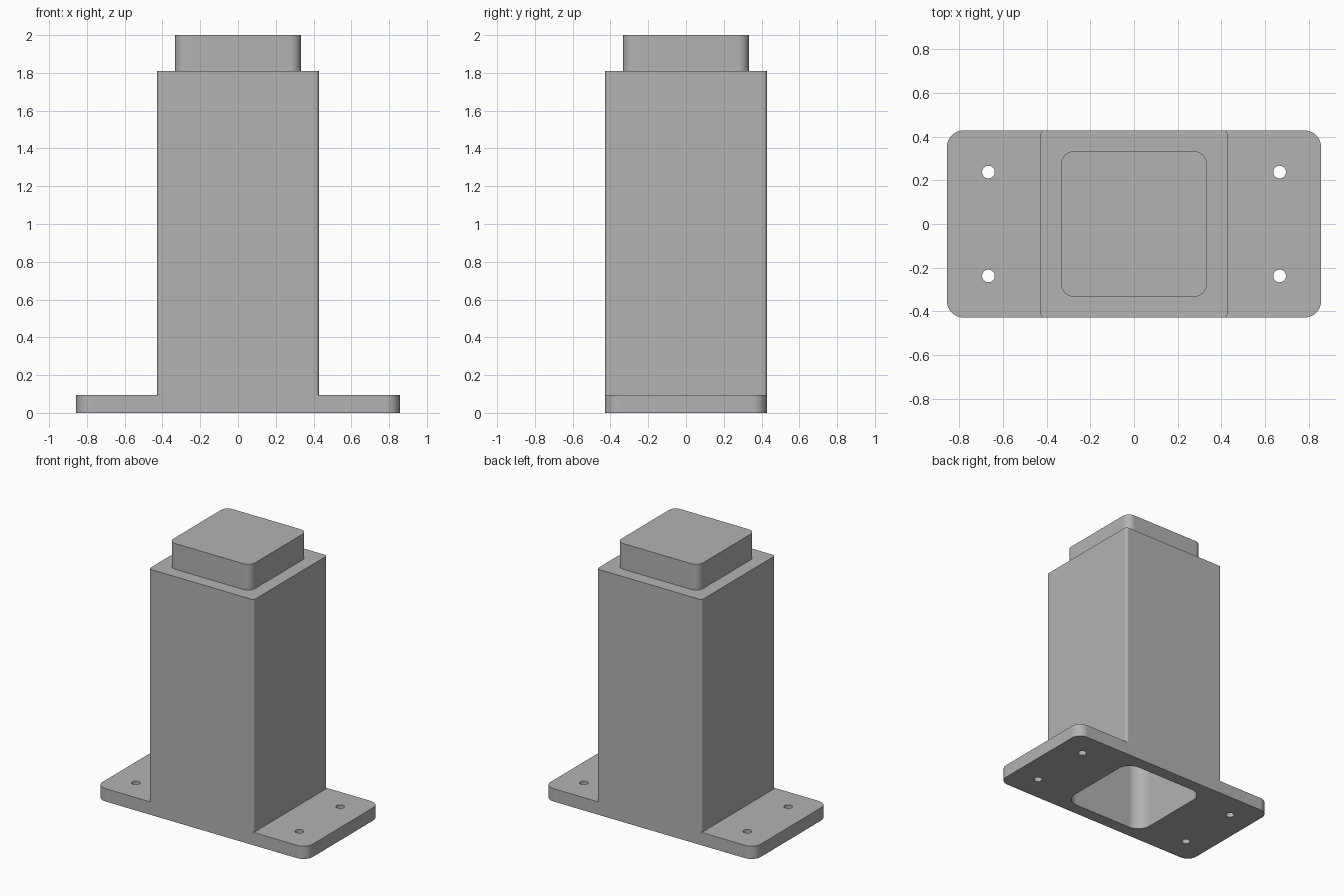
import bpy, bmesh
from math import cos, sin, pi, radians

default = bpy.data.objects.get("Cube")
if default:
    bpy.data.objects.remove(default, do_unlink=True)

grey = bpy.data.materials.new("plain grey")
grey.use_nodes = True
colour = (0.45, 0.45, 0.45, 1)
grey.diffuse_color = colour
grey.node_tree.nodes["Principled BSDF"].inputs["Base Color"].default_value = colour


def rounded_block(name, hx, hy, r, z0, z1, steps=8, cx=0, cy=0):
    """Upright prism with rounded vertical corners; hx, hy are half sizes."""
    bm = bmesh.new()
    ring = []
    for q, (sx, sy) in enumerate([(1, 1), (-1, 1), (-1, -1), (1, -1)]):
        for i in range(steps + 1):
            a = (q + i / steps) * pi / 2
            ring.append(bm.verts.new((cx + sx * (hx - r) + r * cos(a),
                                      cy + sy * (hy - r) + r * sin(a), z0)))
    base = bm.faces.new(ring)
    top = bmesh.ops.extrude_face_region(bm, geom=[base])["geom"]
    bmesh.ops.translate(bm, vec=(0, 0, z1 - z0),
                        verts=[v for v in top if isinstance(v, bmesh.types.BMVert)])
    bmesh.ops.remove_doubles(bm, verts=bm.verts, dist=1e-5)
    bmesh.ops.recalc_face_normals(bm, faces=bm.faces)
    mesh = bpy.data.meshes.new(name)
    bm.to_mesh(mesh)
    bm.free()
    mesh.materials.append(grey)
    obj = bpy.data.objects.new(name, mesh)
    bpy.context.collection.objects.link(obj)
    return obj


def combine(target, tool, operation):
    """Apply a boolean and discard the tool object."""
    mod = target.modifiers.new(operation.lower(), 'BOOLEAN')
    mod.operation, mod.solver, mod.object = operation, 'EXACT', tool
    bpy.ops.object.select_all(action='DESELECT')
    target.select_set(True)
    bpy.context.view_layer.objects.active = target
    bpy.ops.object.modifier_apply(modifier=mod.name)
    bpy.data.objects.remove(tool, do_unlink=True)


HALF = 0.4286     # half width of the column and depth of the plate
PLATE_TOP = 0.095
COLUMN_TOP = 1.81

# Flanged base, square column and top spigot as one solid
post = rounded_block("mounting_post", 2 * HALF, HALF, 0.076, 0, PLATE_TOP)
combine(post, rounded_block("column", HALF, HALF, 0.019, 0.05, COLUMN_TOP), 'UNION')
combine(post, rounded_block("spigot", 0.333, 0.333, 0.057, 1.75, 2), 'UNION')

# Socket open at the bottom
combine(post, rounded_block("socket_cutter", 0.337, 0.337, 0.1, -0.1, 1.71), 'DIFFERENCE')

# Bolt holes through the flanges
for x in (-0.667, 0.667):
    for y in (-0.238, 0.238):
        hole = rounded_block("hole_cutter", 0.029, 0.029, 0.029, -0.1, 0.2, cx=x, cy=y)
        combine(post, hole, 'DIFFERENCE')

# Merge coplanar faces left by the booleans
bm = bmesh.new()
bm.from_mesh(post.data)
bmesh.ops.remove_doubles(bm, verts=bm.verts, dist=1e-5)
bmesh.ops.dissolve_limit(bm, angle_limit=radians(1), verts=bm.verts, edges=bm.edges)
bm.to_mesh(post.data)
bm.free()

# Smooth corners with crisp edges and flat sides
bpy.ops.object.shade_smooth_by_angle(angle=radians(30))
weighted = post.modifiers.new("flat sides", 'WEIGHTED_NORMAL')
weighted.keep_sharp = True
